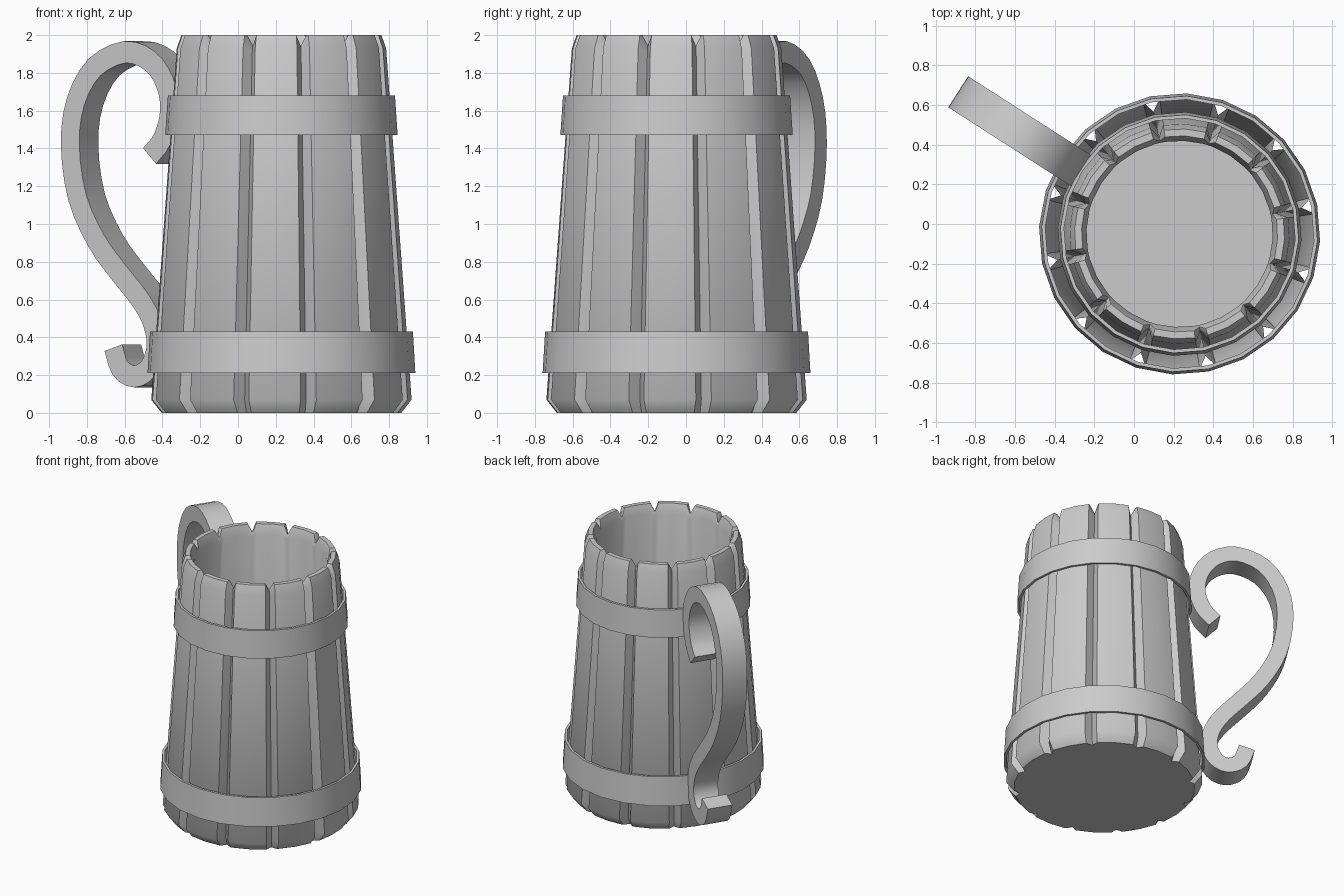
import bpy, bmesh, math
from mathutils import Vector

if "Cube" in bpy.data.objects:
    bpy.data.objects.remove(bpy.data.objects["Cube"])

CX, CY = 0.23, -0.05          # axis of the mug body
START = math.radians(-3)      # centre of the first stave
STAVES = 12

grey = bpy.data.materials.new("plain grey")
grey.diffuse_color = (0.6, 0.6, 0.6, 1)
grey.use_nodes = True
grey.node_tree.nodes["Principled BSDF"].inputs["Base Color"].default_value = grey.diffuse_color


def finish(name, bm, angle):
    bmesh.ops.recalc_face_normals(bm, faces=bm.faces)
    mesh = bpy.data.meshes.new(name)
    bm.to_mesh(mesh)
    bm.free()
    obj = bpy.data.objects.new(name, mesh)
    bpy.context.collection.objects.link(obj)
    mesh.materials.append(grey)
    bpy.ops.object.select_all(action='DESELECT')
    obj.select_set(True)
    bpy.context.view_layer.objects.active = obj
    bpy.ops.object.shade_smooth_by_angle(angle=math.radians(angle))
    return obj


def polar(r, a, z):
    return (CX + r * math.cos(a), CY + r * math.sin(a), z)


def bridge(bm, a, b):
    n = len(a)
    for i in range(n):
        j = (i + 1) % n
        bm.faces.new((a[i], a[j], b[j], b[i]))


# Body: 12 staves with V grooves; rows are (stave r, stave z, groove r, groove z)
rows = [
    (0.635, 0.00, 0.600, 0.00),
    (0.690, 0.07, 0.630, 0.07),
    (0.555, 1.93, 0.500, 1.91),
    (0.530, 2.00, 0.495, 1.94),
    (0.495, 2.00, 0.480, 1.94),
    (0.470, 1.93, 0.470, 1.91),
    (0.580, 0.02, 0.580, 0.02),
]
bm = bmesh.new()
rings = []
for r, z, gr, gz in rows:
    ring = []
    for s in range(STAVES):
        mid = START + s * math.tau / STAVES
        for off in (-15, -11.5, 0, 11.5):
            groove = off == -15
            ring.append(bm.verts.new(polar(gr if groove else r,
                                           mid + math.radians(off),
                                           gz if groove else z)))
    rings.append(ring)
for a, b in zip(rings, rings[1:]):
    bridge(bm, a, b)
# underside and inner floor as fans
for ring, z in ((rings[0], 0.0), (rings[-1], 0.02)):
    c = bm.verts.new((CX, CY, z))
    for i in range(len(ring)):
        bm.faces.new((ring[i], ring[(i + 1) % len(ring)], c))
finish("mug_body", bm, 48)


# Hoops: thin tapered 24-sided rings
def hoop(name, z0, z1, r0, r1, thick=0.018):
    bm = bmesh.new()
    loops = [[bm.verts.new(polar(r, START + i * math.tau / 24, z)) for i in range(24)]
             for r, z in ((r0, z0), (r1, z1), (r1 - thick, z1), (r0 - thick, z0))]
    for k in range(4):
        bridge(bm, loops[k], loops[(k + 1) % 4])
    finish(name, bm, 40)


hoop("lower_hoop", 0.21, 0.43, 0.710, 0.697)
hoop("upper_hoop", 1.47, 1.68, 0.616, 0.602)

# Handle: S-curved flat strap, path given as (distance from axis, height)
path = [Vector(p) for p in (
    (0.77, 1.36), (0.69, 1.45), (0.645, 1.60), (0.675, 1.75), (0.77, 1.865),
    (0.927, 1.91), (1.117, 1.83), (1.235, 1.65), (1.27, 1.42), (1.225, 1.14),
    (1.105, 0.91), (0.965, 0.745), (0.83, 0.60), (0.755, 0.48), (0.73, 0.35),
    (0.778, 0.235), (0.867, 0.193), (0.955, 0.235), (0.998, 0.345))]


def catmull(p0, p1, p2, p3, t):
    return 0.5 * (2 * p1 + (p2 - p0) * t + (2 * p0 - 5 * p1 + 4 * p2 - p3) * t * t
                  + (3 * p1 - p0 - 3 * p2 + p3) * t ** 3)


ext = [2 * path[0] - path[1]] + path + [2 * path[-1] - path[-2]]
pts = [catmull(*ext[i:i + 4], k / 3) for i in range(len(path) - 1) for k in range(3)]
pts.append(path[-1])

ANG = math.radians(147.3)
radial = Vector((math.cos(ANG), math.sin(ANG), 0))
side = Vector((-math.sin(ANG), math.cos(ANG), 0))
axis = Vector((CX, CY, 0))
bm = bmesh.new()
sections = []
for i, p in enumerate(pts):
    t = (pts[min(i + 1, len(pts) - 1)] - pts[max(i - 1, 0)]).normalized()
    n = Vector((-t.y, t.x)) * 0.058
    sec = []
    for q, w in ((p + n, -1), (p + n, 1), (p - n, 1), (p - n, -1)):
        sec.append(bm.verts.new(axis + radial * q.x + side * 0.093 * w + Vector((0, 0, q.y))))
    sections.append(sec)
for a, b in zip(sections, sections[1:]):
    bridge(bm, a, b)
bm.faces.new(sections[0])
bm.faces.new(sections[-1])
finish("handle", bm, 40)
